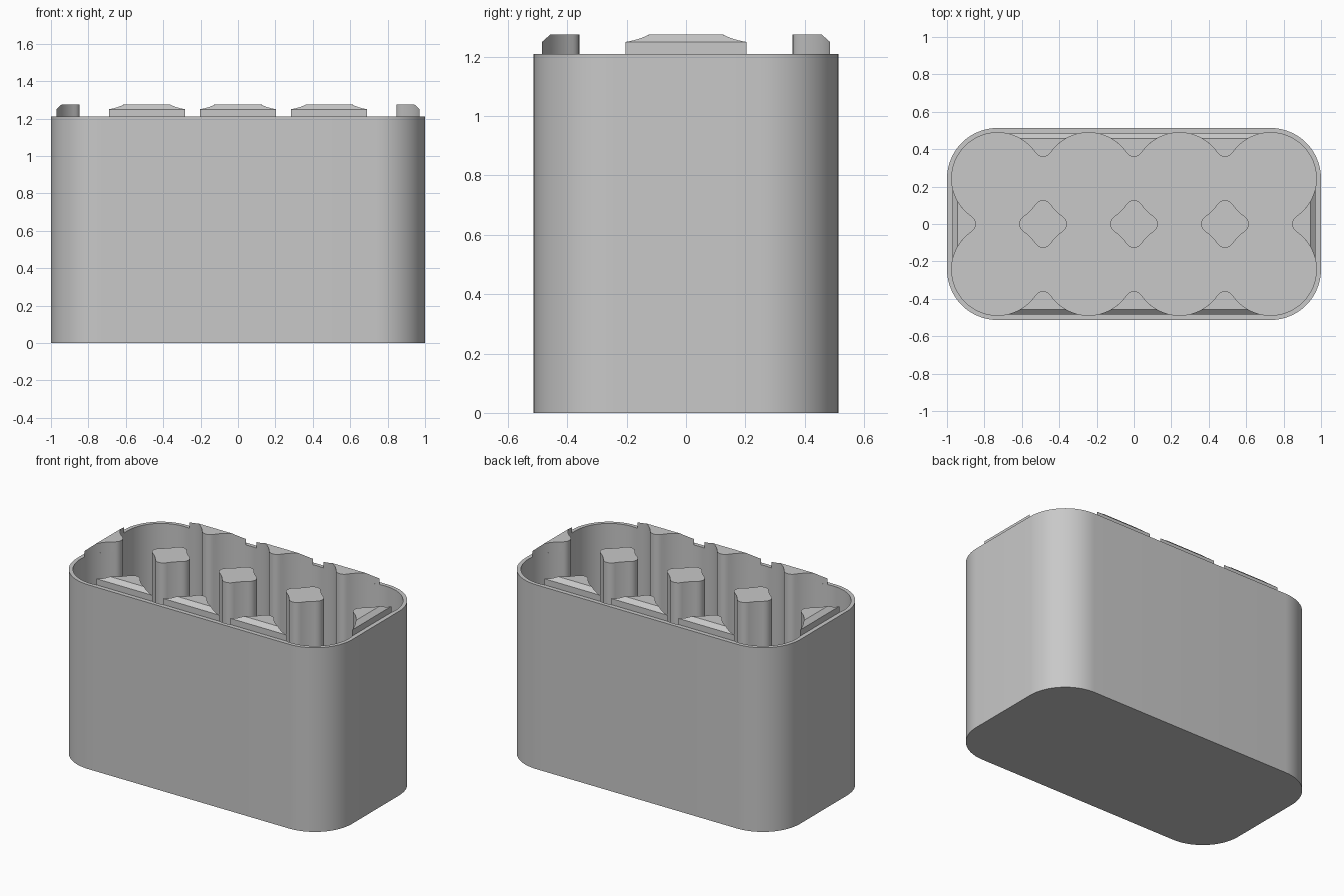
import bpy, bmesh
from math import pi, sin, cos, asin, atan2, hypot
from mathutils import Matrix, Vector

default = bpy.data.objects.get("Cube")
if default:
    bpy.data.objects.remove(default)

A = 0.2433          # half the spacing between cells
R = 0.245           # cell radius
WALL = 0.025
TIP_R, TIP_C = 0.048, 0.079
FLOOR, RIM, TOP = 0.025, 1.21, 1.275

grey = bpy.data.materials.new("light grey plastic")
grey.use_nodes = True
grey.diffuse_color = (0.58, 0.58, 0.58, 1)
grey.node_tree.nodes["Principled BSDF"].inputs["Base Color"].default_value = (0.58, 0.58, 0.58, 1)


def finish(bm, name):
    bmesh.ops.recalc_face_normals(bm, faces=bm.faces)
    mesh = bpy.data.meshes.new(name)
    bm.to_mesh(mesh)
    bm.free()
    mesh.materials.append(grey)
    obj = bpy.data.objects.new(name, mesh)
    bpy.context.collection.objects.link(obj)
    bpy.ops.object.select_all(action="DESELECT")
    obj.select_set(True)
    bpy.context.view_layer.objects.active = obj
    bpy.ops.object.shade_smooth_by_angle(angle=0.6)
    return obj


def loft(loops):
    """Join loops of equal length with quads and close both ends."""
    bm = bmesh.new()
    rings = [[bm.verts.new(p) for p in loop] for loop in loops]
    for low, high in zip(rings, rings[1:]):
        for i in range(len(low)):
            j = (i + 1) % len(low)
            bm.faces.new((low[i], low[j], high[j], high[i]))
    bm.faces.new(rings[0])
    bm.faces.new(rings[-1])
    return bm


def prism(points, z0, z1):
    return loft([[(x, y, z) for x, y in points] for z in (z0, z1)])


def rounded_box_loop(radius, z, steps=16):
    loop = []
    for q, (sx, sy) in enumerate([(1, 1), (-1, 1), (-1, -1), (1, -1)]):
        for i in range(steps + 1):
            t = (q + i / steps) * pi / 2
            loop.append((sx * 3 * A + radius * cos(t), sy * A + radius * sin(t), z))
    return loop


def spur(start):
    """Pointed section between two neighbouring cells, with a rounded tip."""
    slope = atan2(A - TIP_C, A)
    n = 12
    side = []
    for i in range(n + 1):
        t = start + (pi + slope - start) * i / n
        side.append((A + R * cos(t), A + R * sin(t)))
    for i in range(1, 9):
        t = slope + (pi / 2 - slope) * i / 8
        side.append((TIP_R * cos(t), TIP_C + TIP_R * sin(t)))
    return side + [(-x, y) for x, y in reversed(side[:-1])]


def spur_from_back(y):
    return spur(pi + asin(min(1, (A - y) / R)))


# Open box with rounded corners
outer, inner = R + WALL, R
finish(loft([rounded_box_loop(outer, 0), rounded_box_loop(outer, RIM),
             rounded_box_loop(inner, RIM), rounded_box_loop(inner, FLOOR)]), "box_shell")

# Free-standing divider posts
quarter = spur(pi * 1.25)[:-1]
section = []
for k in range(4):
    c, s = round(cos(k * pi / 2)), round(sin(k * pi / 2))
    section += [(c * x - s * y, s * x + c * y) for x, y in quarter]
for i in (-1, 0, 1):
    post = finish(prism(section, FLOOR, TOP), f"divider_post_{i + 2}")
    post.location.x = 2 * A * i


def rib(name, x, y, turn):
    place = Matrix.Translation((x, y, 0)) @ Matrix.Rotation(turn, 4, "Z")
    # Lower part meets the wall
    bm = prism(spur_from_back(A - R), FLOOR, RIM)
    bm.transform(place)
    finish(bm, name + "_lower")
    # Raised part with a bevelled outer edge
    back = 0.0015
    bm = prism(spur_from_back(back), RIM, TOP)
    bmesh.ops.bisect_plane(bm, geom=bm.verts[:] + bm.edges[:] + bm.faces[:],
                           plane_co=(0, back, 1.25),
                           plane_no=Vector((0, -0.025, 0.028)), clear_outer=True)
    bmesh.ops.holes_fill(bm, edges=bm.edges[:], sides=0)
    bmesh.ops.recalc_face_normals(bm, faces=bm.faces)
    bm.transform(place)
    finish(bm, name + "_raised")


# Wall ribs along the long sides and the two ends
for i, where in zip((-1, 0, 1), ("right", "middle", "left")):
    rib(f"front_rib_{where}", 2 * A * i, -2 * A, 0)
    rib(f"back_rib_{where}", 2 * A * i, 2 * A, pi)
rib("left_end_rib", 4 * A, 0, pi / 2)
rib("right_end_rib", -4 * A, 0, -pi / 2)
